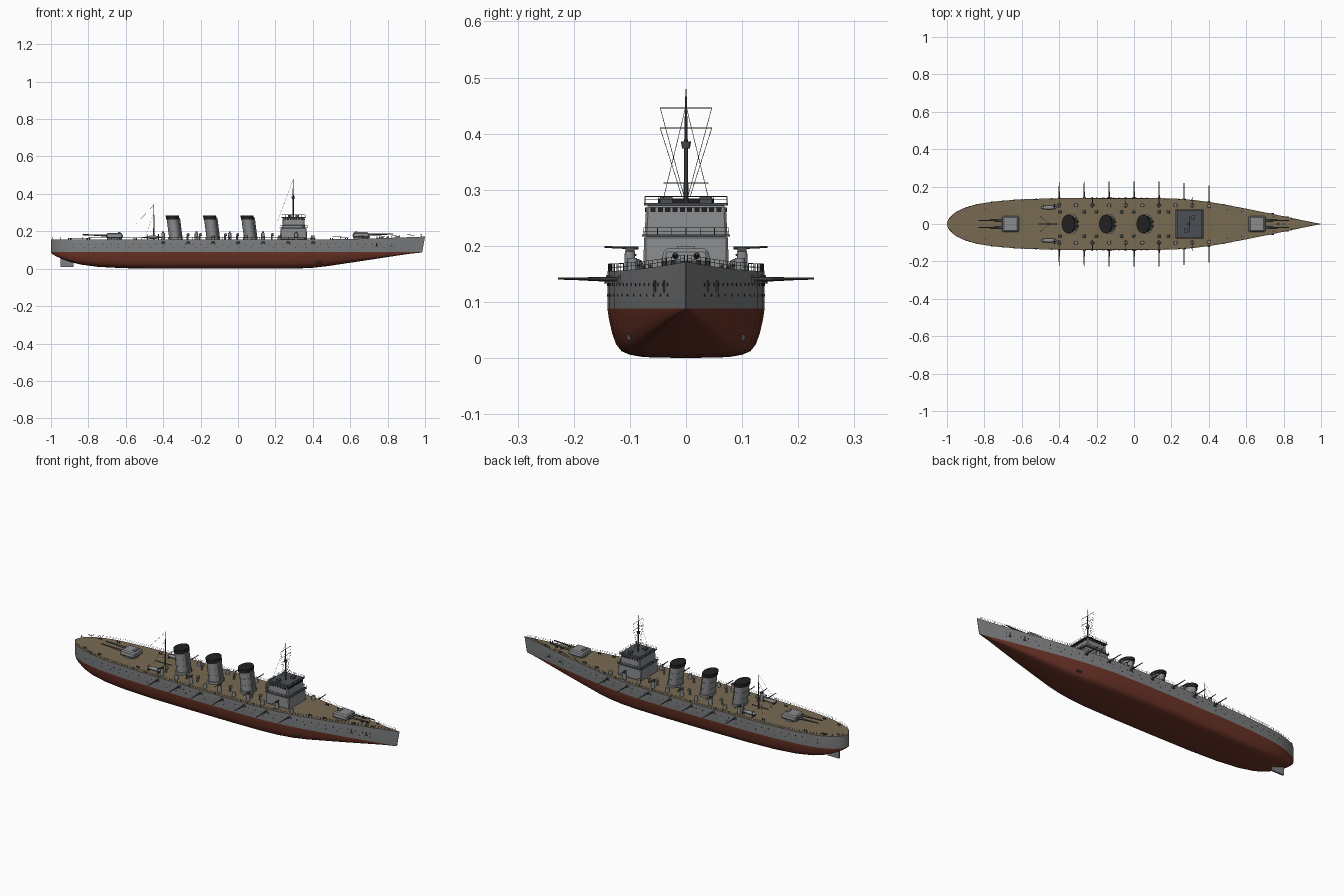
import bpy, bmesh, math
from mathutils import Vector, Matrix

if "Cube" in bpy.data.objects:
    bpy.data.objects.remove(bpy.data.objects["Cube"])

def mat(name, r, g, b):
    m = bpy.data.materials.new(name)
    m.diffuse_color = (r, g, b, 1)
    m.use_nodes = True
    m.node_tree.nodes["Principled BSDF"].inputs["Base Color"].default_value = m.diffuse_color
    return m

GREY = mat("hull_grey", 0.21, 0.215, 0.22)
RED = mat("bottom_red", 0.15, 0.034, 0.02)
DECK = mat("deck_wood", 0.19, 0.145, 0.085)
LIGHT = mat("upperworks_grey", 0.25, 0.26, 0.27)
ROOF = mat("roof_slate", 0.07, 0.077, 0.09)
BLACK = mat("soot_black", 0.015, 0.015, 0.016)
STEEL = mat("gun_steel", 0.07, 0.075, 0.08)

def finish(name, bm, *mats, smooth=True):
    bmesh.ops.recalc_face_normals(bm, faces=bm.faces)
    me = bpy.data.meshes.new(name)
    bm.to_mesh(me)
    bm.free()
    ob = bpy.data.objects.new(name, me)
    bpy.context.collection.objects.link(ob)
    for m in mats:
        me.materials.append(m)
    if smooth:
        bpy.ops.object.select_all(action='DESELECT')
        ob.select_set(True)
        bpy.context.view_layer.objects.active = ob
        bpy.ops.object.shade_smooth_by_angle(angle=math.radians(35))
    return ob

def rod(bm, a, b, r, r2=None, n=8):
    a, b = Vector(a), Vector(b)
    q = (b - a).to_track_quat('Z', 'Y').to_matrix().to_4x4()
    bmesh.ops.create_cone(bm, cap_ends=True, segments=n, radius1=r, radius2=r if r2 is None else r2,
                          depth=(b - a).length, matrix=Matrix.Translation((a + b) / 2) @ q)

def box(bm, c, s, top=(1, 1), bevel=0):
    new = bmesh.ops.create_cube(bm, size=1)['verts']
    for v in new:
        k = top if v.co.z > 0 else (1, 1)
        v.co = Vector((c[0] + v.co.x * s[0] * k[0], c[1] + v.co.y * s[1] * k[1], c[2] + v.co.z * s[2]))
    if bevel:
        edges = list({e for v in new for e in v.link_edges})
        bmesh.ops.bevel(bm, geom=edges, offset=bevel, segments=1, affect='EDGES')

# hull: stations of x, half beam, keel height, deck height
WL = 0.088
ST = [(-1, .004, .086, .157), (-.992, .026, .078, .157), (-.975, .046, .068, .157), (-.95, .066, .056, .157),
      (-.9, .089, .037, .156), (-.84, .106, .022, .156), (-.75, .12, .01, .155), (-.62, .131, .003, .155),
      (-.45, .137, 0, .155), (-.2, .14, 0, .155), (.05, .14, 0, .155), (.22, .136, 0, .155),
      (.32, .128, .001, .155), (.4, .118, .005, .156), (.48, .105, .014, .157), (.6, .082, .032, .159),
      (.72, .058, .05, .162), (.84, .033, .068, .166), (.93, .014, .08, .169), (1, .0008, .087, .172)]
SEC = [(0, 0), (.54, .02), (.72, .07), (.82, .14), (.89, .28), (.94, .5), (.98, .78), (1, 1)]

def at(x, col):
    for p, q in zip(ST, ST[1:]):
        if x <= q[0]:
            t = (x - p[0]) / (q[0] - p[0])
            return p[col] + t * (q[col] - p[col])
    return ST[-1][col]

bm = bmesh.new()
rows = []
for x, b, k, d in ST:
    half = [(b * f, k + (WL - k) * g) for f, g in SEC] + [(b, d)]
    ring = [(-y, z) for y, z in half[:0:-1]] + half
    rake = 0.015 * max(0, (x - .8) / .2)
    rows.append([bm.verts.new((x - rake * min(1, (d - z) / (d - WL)), y, z)) for y, z in ring])
for p, q in zip(rows, rows[1:]):
    for i in range(len(p) - 1):
        f = bm.faces.new((p[i], p[i + 1], q[i + 1], q[i]))
        f.material_index = 0 if i in (0, len(p) - 2) else 1
    bm.faces.new((p[0], q[0], q[-1], p[-1])).material_index = 2
bm.faces.new(rows[0])
bm.faces.new(rows[-1])
finish("hull", bm, GREY, RED, DECK)

# rudder
bm = bmesh.new()
box(bm, (-.915, 0, .035), (.07, .01, .05))
finish("rudder", bm, GREY, smooth=False)

# railing along both deck edges
bm = bmesh.new()
xs = [-.99 + i * 1.97 / 50 for i in range(51)]
for s in (1, -1):
    pts = [Vector((x, s * max(at(x, 1) - .002, .001), at(x, 3))) for x in xs]
    for i, p in enumerate(pts):
        rod(bm, p, p + Vector((0, 0, .013)), .0006, n=4)
        if i:
            for h in (.007, .013):
                up = Vector((0, 0, h))
                rod(bm, pts[i - 1] + up, p + up, .0004, n=4)
finish("deck_railing", bm, STEEL)

# portholes and hawse anchors
bm = bmesh.new()
for s in (1, -1):
    for z, n in ((.131, 44), (.112, 30)):
        for i in range(n):
            x = -.88 + i * 1.72 / (n - 1)
            y = s * at(x, 1)
            rod(bm, (x, y - s * .002, z), (x, y + s * .0008, z), .0026)
finish("portholes", bm, BLACK)
bm = bmesh.new()
for s in (1, -1):
    for x in (.74, .82):
        y = s * (at(x, 1) + .002)
        rod(bm, (x, y, .118), (x, y, .138), .002)
        box(bm, (x, y, .119), (.016, .004, .005))
    rod(bm, (.41, s * .1, .037), (.45, s * .1, .037), .006)
finish("anchors", bm, STEEL)

# main turrets, one facing each way
for name, cx, d, z in (("fore", .657, 1, .159), ("aft", -.66, -1, .155)):
    bm = bmesh.new()
    rod(bm, (cx, 0, z - .01), (cx, 0, z + .01), .04, n=24)
    box(bm, (cx, 0, z + .022), (.092, .088, .028), (.9, .9), .006)
    box(bm, (cx - d * .025, 0, z + .038), (.014, .03, .006))
    finish(name + "_turret", bm, LIGHT, smooth=False)
    bm = bmesh.new()
    for y in (-.019, .019):
        rod(bm, (cx + d * .03, y, z + .023), (cx + d * .085, y, z + .024), .006, .005, 12)
        rod(bm, (cx + d * .085, y, z + .024), (cx + d * .172, y, z + .027), .004, .003, 12)
    finish(name + "_turret_guns", bm, STEEL)

# casemate guns through the hull side
bm, mounts = bmesh.new(), bmesh.new()
for i in range(7):
    x = -.4 + i * .1335
    b = at(x, 1)
    for s in (1, -1):
        rod(bm, (x, s * (b - .02), .14), (x, s * (b + .035), .141), .004, .0035)
        rod(bm, (x, s * (b + .035), .141), (x, s * (b + .088), .142), .0028, .002)
        rod(mounts, (x, s * (b - .006), .133), (x, s * (b - .006), .148), .012, .008, 12)
finish("casemate_guns", bm, STEEL)
finish("casemate_mounts", mounts, STEEL)

# small deck guns on pedestals, and bollards
bm, guns = bmesh.new(), bmesh.new()
for i in range(10):
    x = -.4 + i * .0889
    y = min(.1, at(x, 1) - .022)
    for s in (1, -1):
        h = .19 if i % 2 == 0 else .178
        rod(bm, (x, s * y, .154), (x, s * y, h), .0105, .009, 12)
        if i % 2 == 0:
            rod(guns, (x, s * (y - .015), h + .006), (x, s * (y + .045), h + .008), .0025, .0016)
            box(guns, (x, s * y, h + .004), (.01, .016, .008))
finish("deck_gun_pedestals", bm, LIGHT)
finish("deck_guns", guns, STEEL)
bm = bmesh.new()
for x in (-.9, -.8, -.55, .5, .58, .75, .85):
    for s in (1, -1):
        y, z = s * at(x, 1) * .75, at(x, 3)
        for dx in (-.006, .006):
            rod(bm, (x + dx, y, z - .002), (x + dx, y, z + .008), .003)
for x in (.77, .8):
    rod(bm, (x, 0, .16), (x, 0, .172), .007, n=12)
finish("bollards_and_capstans", bm, STEEL)

# funnels: raked oval stacks with dark caps
def oval(bm, x, z0, z1, rx, ry, n=24):
    lean = lambda z: x - .13 * (z - .155)
    lo, hi = [[bm.verts.new((lean(z) + rx * math.cos(a * math.tau / n), ry * math.sin(a * math.tau / n), z))
               for a in range(n)] for z in (z0, z1)]
    for i in range(n):
        bm.faces.new((lo[i], lo[i - 1], hi[i - 1], hi[i]))
    bm.faces.new(lo)
    bm.faces.new(hi)

for i, x in enumerate((-.335, -.135, .065)):
    bm = bmesh.new()
    oval(bm, x, .15, .266, .032, .046)
    oval(bm, x, .153, .166, .037, .052)
    for z in (.195, .23):
        oval(bm, x, z, z + .003, .0335, .0475)
    for s in (1, -1):
        rod(bm, (x + .036, s * .012, .155), (x + .021, s * .012, .272), .004)
    finish(f"funnel_{i + 1}", bm, LIGHT)
    bm = bmesh.new()
    oval(bm, x, .264, .284, .035, .05)
    finish(f"funnel_cap_{i + 1}", bm, BLACK)

# cowl ventilators between the funnels
bm = bmesh.new()
for x in (-.4, -.27, -.205, -.07, -.005, .13, .18):
    for s in (1, -1):
        rod(bm, (x, s * .065, .154), (x, s * .065, .178), .005, n=10)
        rod(bm, (x - .004, s * .065, .18), (x + .01, s * .065, .183), .006, .009, 10)
finish("ventilators", bm, LIGHT)

# bridge tower
bm = bmesh.new()
box(bm, (.297, 0, .186), (.146, .152, .064), (.95, .985), .004)
box(bm, (.297, 0, .244), (.122, .148, .056), (.95, .96), .004)
finish("bridge_tower", bm, LIGHT, smooth=False)
bm = bmesh.new()
box(bm, (.297, 0, .2185), (.15, .156, .003))
box(bm, (.297, 0, .274), (.128, .15, .004))
for s in (1, -1):
    box(bm, (.297 + s * .02, s * .035, .281), (.02, .022, .012))
finish("bridge_roof", bm, ROOF, smooth=False)
bm = bmesh.new()
for i in range(10):
    box(bm, (.356, -.0585 + i * .013, .264), (.004, .009, .008))
for i in range(7):
    for s in (1, -1):
        box(bm, (.252 + i * .015, s * .0715, .264), (.009, .004, .008))
finish("bridge_windows", bm, BLACK, smooth=False)
bm = bmesh.new()
for z, hx, hy in ((.276, .062, .073), (.22, .073, .076)):
    cs = [(.297 + a * hx, b * hy, z) for a, b in ((-1, -1), (1, -1), (1, 1), (-1, 1))]
    for i in range(4):
        p, q = Vector(cs[i - 1]), Vector(cs[i])
        for h in (.006, .012):
            rod(bm, p + Vector((0, 0, h)), q + Vector((0, 0, h)), .0005, n=4)
        for t in range(6):
            c = p.lerp(q, t / 6)
            rod(bm, c, c + Vector((0, 0, .012)), .0006, n=4)
finish("bridge_railing", bm, STEEL)

# foremast with yards and lookout, mainmast with boom
bm = bmesh.new()
F, A = .295, -.45
rod(bm, (F, 0, .27), (F, 0, .4), .0045, .003)
rod(bm, (F, 0, .4), (F, 0, .48), .003, .001)
rod(bm, (F, 0, .374), (F, 0, .386), .007, .009, 12)
for z, w in ((.312, .04), (.41, .046), (.446, .046)):
    rod(bm, (F, -w, z), (F, w, z), .001)
rod(bm, (A, 0, .15), (A, 0, .345), .004, .0015)
rod(bm, (A + .04, 0, .167), (A - .06, 0, .167), .002)
finish("masts", bm, STEEL)
bm = bmesh.new()
wires = [((F, 0, .475), (.21, 0, .25)), ((A, 0, .34), (-.545, 0, .24)), ((A, 0, .34), (-.6, 0, .157))][:2]
for s in (1, -1):
    wires += [((F, s * .046, .446), (F, s * .004, .29)), ((F, s * .046, .41), (F, s * .008, .29)),
              ((F, 0, .45), (F, s * .04, .285)), ((A, 0, .3), (A - .05, s * .04, .157))]
for a, b in wires:
    rod(bm, a, b, .0005, n=4)
finish("rigging", bm, STEEL)

# ship's boats on chocks with davits
bm, dav = bmesh.new(), bmesh.new()
for s in (1, -1):
    m = Matrix.Translation((-.455, s * .088, .168)) @ Matrix.Diagonal((.042, .011, .009, 1))
    bmesh.ops.create_uvsphere(bm, u_segments=16, v_segments=8, radius=1, matrix=m)
    for x in (-.485, -.425):
        box(dav, (x, s * .088, .159), (.005, .02, .01))
        rod(dav, (x, s * .106, .155), (x, s * .106, .182), .0015)
        rod(dav, (x, s * .106, .182), (x, s * .088, .184), .0015)
finish("boats", bm, LIGHT)
finish("boat_davits", dav, STEEL)
